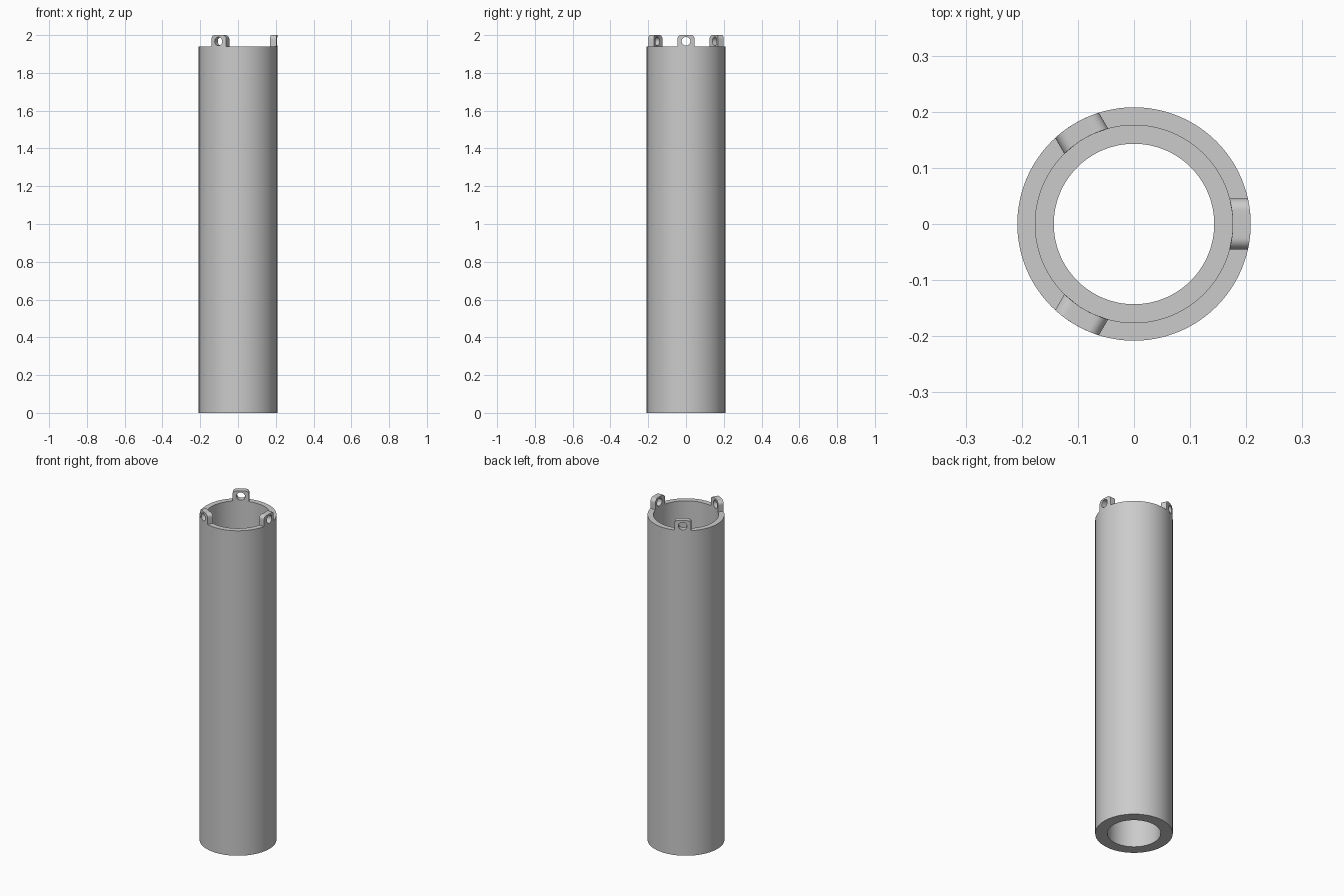
import bpy, bmesh, math
from mathutils import Matrix

if "Cube" in bpy.data.objects:
    bpy.data.objects.remove(bpy.data.objects["Cube"])

R_OUT, R_IN, R_BORE = 0.208, 0.176, 0.143
Z_RIM, Z_TOP, Z_LEDGE = 1.94, 2.0, 1.0
SEG = 96

grey = bpy.data.materials.new("light grey")
grey.diffuse_color = (0.6, 0.6, 0.6, 1)
grey.use_nodes = True
grey.node_tree.nodes["Principled BSDF"].inputs["Base Color"].default_value = grey.diffuse_color


def finish(name, bm):
    bmesh.ops.recalc_face_normals(bm, faces=bm.faces)
    mesh = bpy.data.meshes.new(name)
    bm.to_mesh(mesh)
    bm.free()
    mesh.materials.append(grey)
    ob = bpy.data.objects.new(name, mesh)
    bpy.context.collection.objects.link(ob)
    bpy.ops.object.select_all(action='DESELECT')
    bpy.context.view_layer.objects.active = ob
    ob.select_set(True)
    bpy.ops.object.shade_smooth_by_angle(angle=math.radians(35))
    return ob


def bridge(bm, a, b):
    n = len(a)
    for i in range(n):
        j = (i + 1) % n
        bm.faces.new((a[i], a[j], b[j], b[i]))


# Tube: closed profile turned around z, with a stepped bore
bm = bmesh.new()
profile = [(R_OUT, 0), (R_OUT, Z_RIM), (R_IN, Z_RIM),
           (R_IN, Z_LEDGE), (R_BORE, Z_LEDGE), (R_BORE, 0)]
rings = [[bm.verts.new((r * math.cos(math.tau * i / SEG),
                        r * math.sin(math.tau * i / SEG), z))
          for i in range(SEG)] for r, z in profile]
for k in range(len(rings)):
    bridge(bm, rings[k], rings[(k + 1) % len(rings)])
finish("tube", bm)

# Lug outline: flat foot, rounded top corners, evenly divided straight edges
W, C, HOLE_R, HOLE_Z = 0.045, 0.02, 0.023, 1.967
outline = [(-W + 2 * W * i / 8, Z_RIM) for i in range(8)]
outline += [(W, Z_RIM + (Z_TOP - C - Z_RIM) * i / 4) for i in range(4)]
outline += [(W - C + C * math.cos(math.pi * i / 16),
             Z_TOP - C + C * math.sin(math.pi * i / 16)) for i in range(9)]
outline += [((W - C) * (1 - i / 3), Z_TOP) for i in range(1, 6)]
outline += [(-W + C - C * math.sin(math.pi * i / 16),
             Z_TOP - C + C * math.cos(math.pi * i / 16)) for i in range(9)]
outline += [(-W, Z_TOP - C - (Z_TOP - C - Z_RIM) * i / 4) for i in range(1, 4)]

# Eyelet hole, one point for each outline point
hole = []
for y, z in outline:
    a = math.atan2(z - HOLE_Z, y)
    hole.append((HOLE_R * math.cos(a), HOLE_Z + HOLE_R * math.sin(a)))


def wrapped(bm, loop, r):
    return [bm.verts.new((math.sqrt(r * r - y * y), y, z)) for y, z in loop]


# Three lugs following the tube wall
for n in range(3):
    bm = bmesh.new()
    loops = [wrapped(bm, outline, R_OUT), wrapped(bm, outline, R_IN),
             wrapped(bm, hole, R_IN), wrapped(bm, hole, R_OUT)]
    for k in range(4):
        bridge(bm, loops[k], loops[(k + 1) % 4])
    bm.transform(Matrix.Rotation(math.tau * n / 3, 4, 'Z'))
    finish(f"eyelet_lug_{n + 1}", bm)
